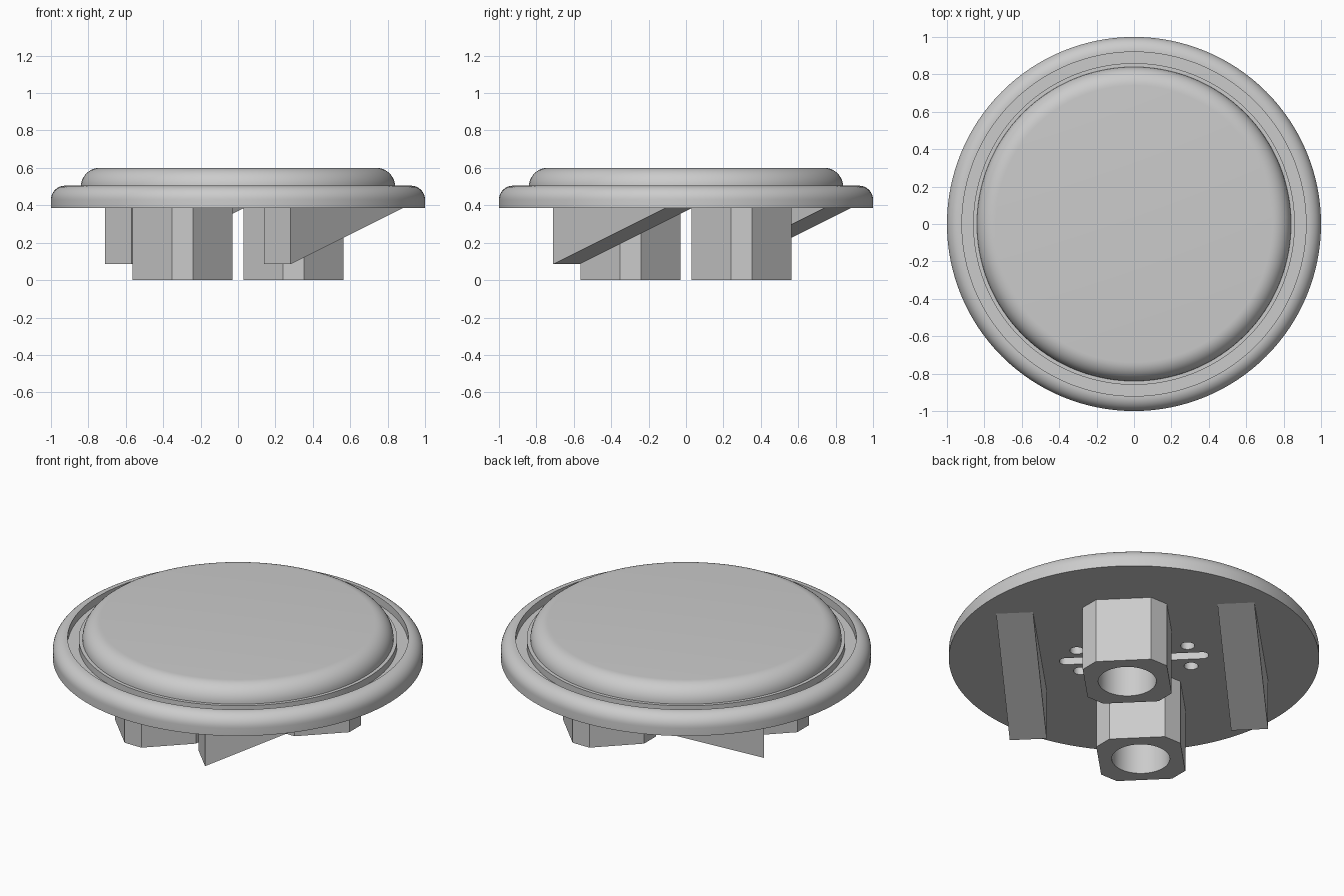
import bpy, bmesh, math
from mathutils import Matrix, Vector

if "Cube" in bpy.data.objects:
    bpy.data.objects.remove(bpy.data.objects["Cube"], do_unlink=True)

grey = bpy.data.materials.new("light_grey")
grey.use_nodes = True
grey.diffuse_color = (0.6, 0.6, 0.6, 1)
grey.node_tree.nodes["Principled BSDF"].inputs["Base Color"].default_value = (0.6, 0.6, 0.6, 1)

UNDERSIDE = 0.385
DIAGONAL = Matrix.Rotation(math.radians(45), 4, 'Z')


def make_object(name, bm):
    bmesh.ops.recalc_face_normals(bm, faces=bm.faces)
    mesh = bpy.data.meshes.new(name)
    bm.to_mesh(mesh)
    bm.free()
    mesh.materials.append(grey)
    obj = bpy.data.objects.new(name, mesh)
    bpy.context.collection.objects.link(obj)
    return obj


def prism(name, points, offset):
    """Extrude a flat outline by offset, then turn it onto the diagonal."""
    bm = bmesh.new()
    face = bm.faces.new([bm.verts.new(p) for p in points])
    new = bmesh.ops.extrude_face_region(bm, geom=[face], use_keep_orig=True)
    moved = [g for g in new["geom"] if isinstance(g, bmesh.types.BMVert)]
    bmesh.ops.translate(bm, verts=moved, vec=offset)
    bm.transform(DIAGONAL)
    return make_object(name, bm)


def pill(x, y, radius, half_length, z, steps=24):
    """Outline of a circle, stretched along y when half_length is above zero."""
    points = []
    for end in (0, 1):
        for i in range(steps + 1 if half_length else steps):
            a = math.pi * (end + i / steps)
            shift = half_length if end == 0 else -half_length
            points.append((x + radius * math.cos(a), y + shift + radius * math.sin(a), z))
    return points


def cut(obj, cutter):
    mod = obj.modifiers.new("cut", 'BOOLEAN')
    mod.operation = 'DIFFERENCE'
    mod.solver = 'EXACT'
    mod.object = cutter
    bpy.context.view_layer.objects.active = obj
    bpy.ops.object.modifier_apply(modifier=mod.name)
    bpy.data.objects.remove(cutter, do_unlink=True)


def smooth(obj):
    bpy.ops.object.select_all(action='DESELECT')
    obj.select_set(True)
    bpy.context.view_layer.objects.active = obj
    bpy.ops.object.shade_smooth_by_angle(angle=math.radians(30))


def arc(r, z, size, height, steps=10):
    """Quarter round from the outside edge up to the top."""
    quarter = [math.pi / 2 * i / steps for i in range(steps + 1)]
    return [(r + size * math.cos(a), z + height * math.sin(a)) for a in quarter]


# Round cap: rounded rim, recessed ring and raised pad
profile = [(0, UNDERSIDE), (1, UNDERSIDE)]
profile += arc(0.925, 0.43, 0.075, 0.075)
profile += [(0.92, 0.505), (0.92, 0.46), (0.86, 0.46), (0.86, 0.5)]
profile += arc(0.74, 0.5, 0.1, 0.1)
profile += [(0, 0.6)]
bm = bmesh.new()
verts = [bm.verts.new((r, 0, z)) for r, z in profile]
edges = [bm.edges.new(pair) for pair in zip(verts, verts[1:])]
bmesh.ops.spin(bm, geom=verts + edges, cent=(0, 0, 0), axis=(0, 0, 1),
               angle=math.tau, steps=128, use_merge=False)
bmesh.ops.remove_doubles(bm, verts=bm.verts, dist=0.0005)
cap = make_object("button_cap", bm)

# Slot and four pits in the underside
start = UNDERSIDE - 0.1
depth = Vector((0, 0, 0.16))
cut(cap, prism("slot_cutter", pill(0, 0, 0.035, 0.37, start), depth))
for u in (-0.11, 0.11):
    for v in (-0.3, 0.3):
        cut(cap, prism("pit_cutter", pill(u, v, 0.038, 0, start), depth))
smooth(cap)

# Two hollow posts with chamfered corners
SIDE, FLAT = 0.228, 0.15
corners = [(SIDE, -FLAT), (SIDE, FLAT), (FLAT, SIDE), (-FLAT, SIDE),
           (-SIDE, FLAT), (-SIDE, -FLAT), (-FLAT, -SIDE), (FLAT, -SIDE)]
for name, u in (("front_post", -0.42), ("rear_post", 0.42)):
    post = prism(name, [(u + x, y, 0) for x, y in corners], Vector((0, 0, UNDERSIDE)))
    cut(post, prism("bore_cutter", pill(u, 0, 0.157, 0, -0.1), Vector((0, 0, 0.6))))
    smooth(post)

# Two wedge fins beside the posts
for name, v in (("right_fin", 0.6), ("left_fin", -0.6)):
    outline = [(-0.304, v - 0.1, UNDERSIDE), (-0.304, v - 0.1, 0.085), (0.545, v - 0.1, UNDERSIDE)]
    prism(name, outline, Vector((0, 0.2, 0)))
